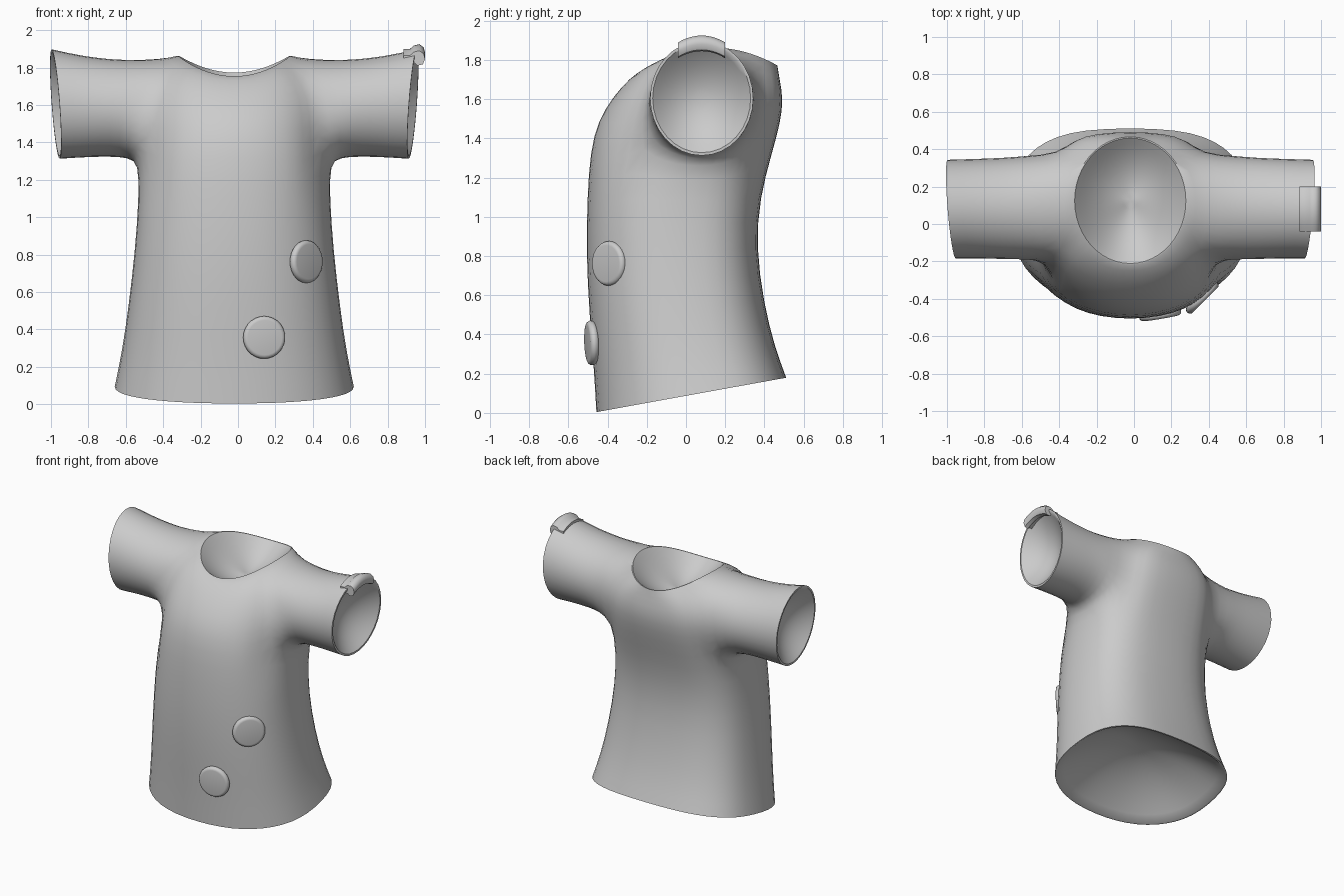
import bpy, bmesh, math
from mathutils import Vector

cube = bpy.data.objects.get("Cube")
if cube:
    bpy.data.objects.remove(cube)

CENTRE_X = -0.02

cloth = bpy.data.materials.new("light_grey")
cloth.use_nodes = True
grey = (0.6, 0.6, 0.6, 1.0)
cloth.diffuse_color = grey
cloth.node_tree.nodes["Principled BSDF"].inputs["Base Color"].default_value = grey


def make_object(name, bm):
    mesh = bpy.data.meshes.new(name)
    bm.to_mesh(mesh)
    bm.free()
    obj = bpy.data.objects.new(name, mesh)
    bpy.context.collection.objects.link(obj)
    mesh.materials.append(cloth)
    return obj


def finish(obj, angle):
    """Apply modifiers and smooth the surface, keeping real edges crisp."""
    bpy.ops.object.select_all(action='DESELECT')
    obj.select_set(True)
    bpy.context.view_layer.objects.active = obj
    for modifier in list(obj.modifiers):
        bpy.ops.object.modifier_apply(modifier=modifier.name)
    bpy.ops.object.shade_smooth_by_angle(angle=math.radians(angle))


# Body rings from hem to neckline:
# half width, side z, front y, front z, back y, back z
RINGS = [
    (0.645, 0.092, -0.462, 0.003, 0.515, 0.18),
    (0.605, 0.28, -0.475, 0.24, 0.455, 0.34),
    (0.57, 0.52, -0.497, 0.50, 0.40, 0.56),
    (0.535, 0.82, -0.513, 0.80, 0.36, 0.85),
    (0.515, 1.10, -0.508, 1.10, 0.38, 1.10),
    (0.515, 1.27, -0.493, 1.33, 0.44, 1.32),
    (0.50, 1.45, -0.455, 1.49, 0.485, 1.48),
    (0.49, 1.65, -0.37, 1.62, 0.50, 1.60),
    (0.40, 1.835, -0.285, 1.71, 0.48, 1.70),
    (0.307, 1.865, -0.222, 1.75, 0.47, 1.77),
]
# Sleeve rings: x, bottom z, top z, front y, back y
SLEEVE = [
    (0.565, 1.312, 1.845, -0.195, 0.37),
    (0.67, 1.318, 1.852, -0.195, 0.36),
    (0.80, 1.315, 1.868, -0.19, 0.355),
    (0.955, 1.305, 1.905, -0.19, 0.35),
]
QUARTER = 6                  # columns per quarter turn
HOLE_COLS = range(-2, 4)     # armhole, front to back
HOLE_ROWS = range(5, 9)      # armhole, bottom to top


def ring_point(ring, col):
    half, side_z, front_y, front_z, back_y, back_z = ring
    t = col / QUARTER * math.pi / 2
    c, s = max(math.cos(t), 0), math.sin(t)
    # the back is squarer than the front, and the neckline is a true oval
    power = 1.0 if ring is RINGS[-1] else 0.7 if s > 0 else 0.89
    along = math.copysign(abs(s) ** power, s)
    mid_z = (front_z + back_z) / 2
    return Vector((half * c ** power,
                   (front_y + back_y) / 2 + (back_y - front_y) / 2 * along,
                   mid_z + (back_z - front_z) / 2 * along + (side_z - mid_z) * c * c))


def bridge(bm, a, b, closed):
    for i in range(len(a) if closed else len(a) - 1):
        n = (i + 1) % len(a)
        bm.faces.new([a[i], a[n], b[n], b[i]])


def hollow(bm, loop, centre, inward, closed, rim):
    """Turn in a thin rim at an opening, then fill it with a concave bowl."""
    crease = bm.edges.layers.float.get("crease_edge")
    outer = [v.co.copy() for v in loop]
    previous = loop
    for f in (rim, 0.8, 0.6, 0.4, 0.2):
        drop = inward * (1 - (f / rim) ** 2)
        ring = [bm.verts.new(centre.lerp(p, f) + drop) for p in outer]
        bridge(bm, previous, ring, closed)
        if f == rim:
            for hoop in (loop, ring):
                for a, b in zip(hoop, hoop[1:] + hoop[:1]):
                    edge = bm.edges.get((a, b))
                    if edge:
                        edge[crease] = 1.0
        previous = ring
    tip = bm.verts.new(centre + inward)
    for i in range(len(loop) if closed else len(loop) - 1):
        bm.faces.new([previous[i], previous[(i + 1) % len(loop)], tip])


# Half of the shirt: the torso columns, leaving an armhole open
bm = bmesh.new()
bm.edges.layers.float.new("crease_edge")
cols = range(-QUARTER, QUARTER + 1)
grid = {}
for r, ring in enumerate(RINGS):
    for j in cols:
        inside = j in HOLE_COLS[1:-1] and r in HOLE_ROWS[1:-1]
        if not inside:
            grid[r, j] = bm.verts.new(ring_point(ring, j))
for r in range(len(RINGS) - 1):
    for j in cols[:-1]:
        if not (j in HOLE_COLS[:-1] and r in HOLE_ROWS[:-1]):
            bm.faces.new([grid[r, j], grid[r, j + 1], grid[r + 1, j + 1], grid[r + 1, j]])

# Armhole loop, eased towards a circle
low, high = HOLE_ROWS[0], HOLE_ROWS[-1]
front, back = HOLE_COLS[0], HOLE_COLS[-1]
armhole = [grid[low, j] for j in HOLE_COLS]
armhole += [grid[r, back] for r in HOLE_ROWS[1:-1]]
armhole += [grid[high, j] for j in reversed(HOLE_COLS)]
armhole += [grid[r, front] for r in reversed(HOLE_ROWS[1:-1])]
count = len(armhole)
angles = [-math.pi / 2 + (i - 2.5) * 2 * math.pi / count for i in range(count)]
for v, a in zip(armhole, angles):
    target = Vector((v.co.x, 0.085 + 0.285 * math.cos(a), 1.575 + 0.285 * math.sin(a)))
    v.co = v.co.lerp(target, 0.6)

# Sleeve tube, with a cuff slanting outwards at the top and back
cuff = armhole
for k, (x, z0, z1, y0, y1) in enumerate(SLEEVE):
    slant = 0.022 * k / (len(SLEEVE) - 1)
    ring = [bm.verts.new((x + slant * (math.sin(a) + math.cos(a)),
                          (y0 + y1) / 2 + (y1 - y0) / 2 * math.cos(a),
                          (z0 + z1) / 2 + (z1 - z0) / 2 * math.sin(a))) for a in angles]
    bridge(bm, cuff, ring, True)
    cuff = ring

# Concave fillings of the cuff, neckline and hem
hollow(bm, cuff, Vector((0.955, 0.08, 1.605)), Vector((-0.13, 0, 0)), True, 0.95)
neckline = [grid[len(RINGS) - 1, j] for j in cols]
hollow(bm, neckline, Vector((0, 0.126, 1.81)), Vector((0, 0, -0.17)), False, 0.98)
hem = [grid[0, j] for j in reversed(cols)]
hollow(bm, hem, Vector((0, 0.026, 0.092)), Vector((0, 0, 0.24)), False, 0.98)

shirt = make_object("shirt", bm)
shirt.location.x = CENTRE_X
mirror = shirt.modifiers.new("mirror", 'MIRROR')
mirror.use_clip = True
smooth = shirt.modifiers.new("smooth", 'SUBSURF')
smooth.levels = smooth.render_levels = 1
finish(shirt, 40)


# Thin rounded buttons lying on the front of the shirt
def button(name, location, normal):
    bm = bmesh.new()
    bmesh.ops.create_cone(bm, cap_ends=True, segments=28, radius1=0.114,
                          radius2=0.114, depth=0.044)
    rims = [e for e in bm.edges if abs(e.verts[0].co.z - e.verts[1].co.z) < 0.001]
    bmesh.ops.bevel(bm, geom=rims, offset=0.021, segments=4, profile=0.5,
                    affect='EDGES')
    obj = make_object(name, bm)
    obj.location = location
    obj.rotation_euler = Vector(normal).to_track_quat('Z', 'Y').to_euler()
    finish(obj, 40)


button("lower_button", (0.14, -0.482, 0.357), (0.17, -1, -0.04))
button("upper_button", (0.365, -0.392, 0.762), (0.72, -0.72, 0))

# Curved tab hooked over the top of the left cuff
PROFILE = [(0.885, 1.855), (0.885, 1.9), (0.92, 1.9), (0.94, 1.918), (0.97, 1.925),
           (0.993, 1.908), (1.0, 1.88), (0.988, 1.852), (0.96, 1.845), (0.945, 1.86)]
bm = bmesh.new()
steps = 10
sections = []
for i in range(steps + 1):
    u = 2 * i / steps - 1
    sections.append([bm.verts.new((x, 0.08 + 0.12 * u, z - 0.035 * u * u))
                     for x, z in PROFILE])
for a, b in zip(sections, sections[1:]):
    bridge(bm, a, b, True)
bm.faces.new(sections[0])
bm.faces.new(sections[-1])
bmesh.ops.recalc_face_normals(bm, faces=bm.faces)
finish(make_object("cuff_tab", bm), 50)
